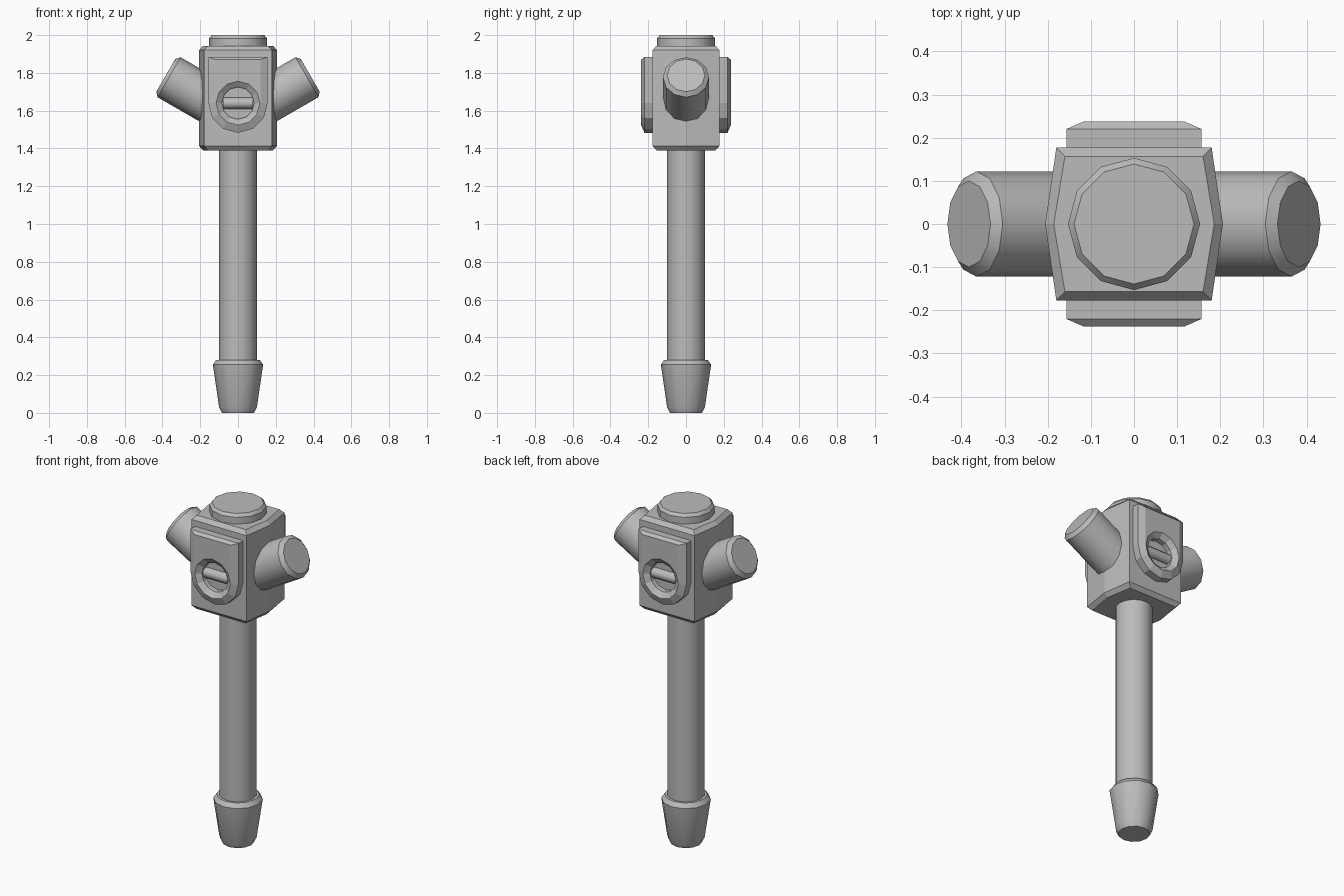
import bpy
import bmesh
from math import sin, cos, pi, radians
from mathutils import Matrix, Vector

cube = bpy.data.objects.get("Cube")
if cube:
    bpy.data.objects.remove(cube, do_unlink=True)

metal = bpy.data.materials.new("grey_metal")
metal.use_nodes = True
GREY = (0.5, 0.5, 0.5, 1)
metal.diffuse_color = GREY
metal.node_tree.nodes["Principled BSDF"].inputs["Base Color"].default_value = GREY


def finish(name, bm, matrix=None, smooth=True):
    """Turn a bmesh into a named object with the shared material."""
    bmesh.ops.recalc_face_normals(bm, faces=bm.faces)
    if matrix:
        bm.transform(matrix)
    mesh = bpy.data.meshes.new(name)
    bm.to_mesh(mesh)
    bm.free()
    mesh.materials.append(metal)
    obj = bpy.data.objects.new(name, mesh)
    bpy.context.collection.objects.link(obj)
    if smooth:
        bpy.ops.object.select_all(action="DESELECT")
        obj.select_set(True)
        bpy.context.view_layer.objects.active = obj
        bpy.ops.object.shade_smooth_by_angle(angle=radians(35))
    return obj


def loft(bm, loops, cap_start=True, cap_end=True):
    """Skin a series of equally long closed loops."""
    rings = [[bm.verts.new(p) for p in loop] for loop in loops]
    n = len(rings[0])
    for a, b in zip(rings, rings[1:]):
        for i in range(n):
            j = (i + 1) % n
            bm.faces.new((a[i], a[j], b[j], b[i]))
    if cap_start:
        bm.faces.new(rings[0])
    if cap_end:
        bm.faces.new(rings[-1])
    return rings


def circle(r, z, sides=12):
    return [(r * cos(2 * pi * i / sides), r * sin(2 * pi * i / sides), z)
            for i in range(sides)]


def turned(name, profile, matrix=None, sides=12):
    """Turned part from (radius, height) pairs."""
    bm = bmesh.new()
    loft(bm, [circle(r, z, sides) for r, z in profile])
    return finish(name, bm, matrix)


# Shaft, foot and top cap
turned("shaft", [(0.1, 0.2), (0.1, 1.42)], sides=16)
turned("foot", [(0.085, 0), (0.1, 0.03), (0.133, 0.255), (0.115, 0.28)])
turned("top_cap", [(0.153, 1.92), (0.153, 1.983), (0.139, 2.0)])


# Six-sided head with chamfered top and bottom
def head_loop(inset, z):
    w, m, d = 0.18 - inset, 0.206 - inset, 0.177 - inset
    return [(w, -d, z), (m, 0, z), (w, d, z), (-w, d, z), (-m, 0, z), (-w, -d, z)]


bm = bmesh.new()
loft(bm, [head_loop(0.02, 1.39), head_loop(0, 1.413),
          head_loop(0, 1.92), head_loop(0.02, 1.943)])
finish("head", bm, smooth=False)

# Two raised arms
for side, name in ((1, "left_arm"), (-1, "right_arm")):
    axis = Vector((side * cos(pi / 6), 0, sin(pi / 6)))
    tip = Vector((side * 0.3825, 0, 1.787))
    turn = axis.to_track_quat("Z", "Y").to_matrix().to_4x4()
    turned(name, [(0.122, -0.34), (0.122, -0.02), (0.1, 0)],
           Matrix.Translation(tip) @ turn)


# Face plates: straight top, round bottom, socket with a crossbar
CENTRE_Z, TOP_Z = 1.64, 1.885


def arch(r, top, y):
    arc = [(r * cos(pi * i / 6), y, CENTRE_Z - r * sin(pi * i / 6)) for i in range(7)]
    return arc + [(-r, y, top), (r, y, top)]


def socket_loop(r, y):
    return [(r * cos(pi * i / 6), y, CENTRE_Z - r * sin(pi * i / 6)) for i in range(12)]


for side, name in ((-1, "front"), (1, "back")):
    bm = bmesh.new()
    rings = loft(bm, [arch(0.157, TOP_Z, side * 0.15), arch(0.157, TOP_Z, side * 0.22),
                      arch(0.118, TOP_Z - 0.015, side * 0.237)], cap_end=False)
    hole = loft(bm, [socket_loop(0.116, side * 0.237), socket_loop(0.085, side * 0.215),
                     socket_loop(0.085, side * 0.185)], cap_start=False)
    # Flat face joining the arch to the socket rim
    outer, rim = rings[-1], hole[0]
    for i in range(6):
        bm.faces.new((outer[i], outer[i + 1], rim[i + 1], rim[i]))
    bm.faces.new([outer[6], outer[7], outer[8], outer[0], rim[0]]
                 + [rim[i] for i in range(11, 5, -1)])
    finish(name + "_plate", bm, smooth=False)
    turned(name + "_socket_bar", [(0.03, -0.08), (0.03, 0.08)],
           Matrix.Translation((0, side * 0.185, CENTRE_Z)) @ Matrix.Rotation(pi / 2, 4, "Y"))
